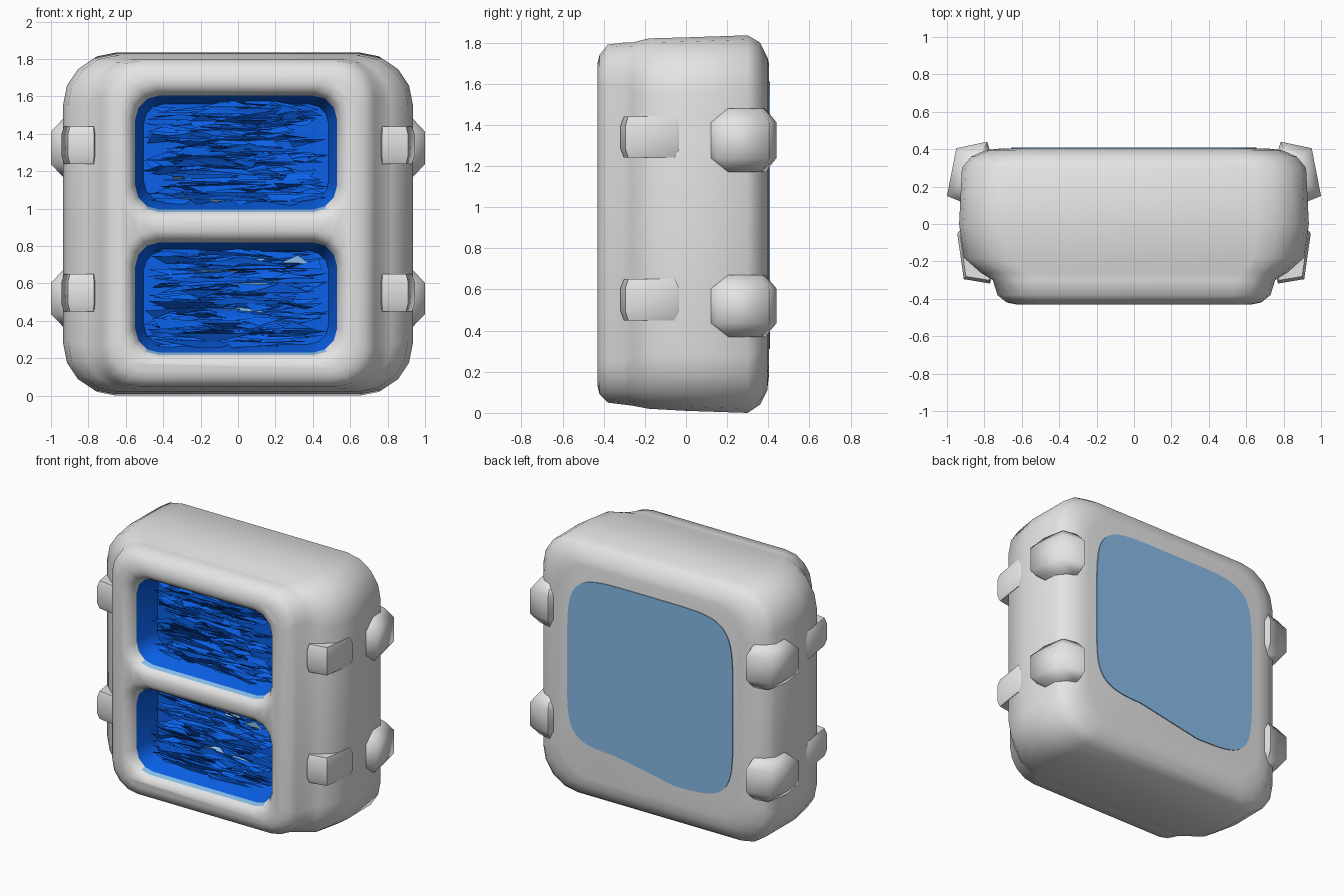
import bpy, bmesh, math, random
from mathutils import Vector

random.seed(7)
old = bpy.data.objects.get("Cube")
if old:
    bpy.data.objects.remove(old, do_unlink=True)


def material(name, rgb):
    m = bpy.data.materials.new(name)
    m.use_nodes = True
    m.diffuse_color = (*rgb, 1)
    bsdf = m.node_tree.nodes["Principled BSDF"]
    bsdf.inputs["Base Color"].default_value = (*rgb, 1)
    bsdf.inputs["Roughness"].default_value = 0.6
    return m


GREY, BLUE, PALE = 0, 1, 2
MATS = [material("shell grey", (0.78, 0.78, 0.78)),
        material("deep blue", (0.003, 0.125, 0.86)),
        material("pale blue", (0.25, 0.52, 0.83))]


def finish(name, bm, smooth=None):
    me = bpy.data.meshes.new(name)
    bm.to_mesh(me)
    bm.free()
    for m in MATS:
        me.materials.append(m)
    ob = bpy.data.objects.new(name, me)
    bpy.context.collection.objects.link(ob)
    if smooth:
        shade(ob, smooth)
    return ob


def shade(ob, degrees):
    bpy.ops.object.select_all(action="DESELECT")
    ob.select_set(True)
    bpy.context.view_layer.objects.active = ob
    bpy.ops.object.shade_smooth_by_angle(angle=math.radians(degrees))


def loft(name, rings, paint=lambda ring, centre: GREY, smooth=None):
    """Skin a list of equal-length point rings and cap both ends."""
    bm = bmesh.new()
    vs = [[bm.verts.new(p) for p in ring] for ring in rings]
    n = len(rings[0])
    for k, (a, b) in enumerate(zip(vs, vs[1:])):
        for i in range(n):
            j = (i + 1) % n
            f = bm.faces.new((a[i], a[j], b[j], b[i]))
            f.material_index = paint(k, f.calc_center_median())
    bm.faces.new(vs[0]).material_index = paint(-1, None)
    bm.faces.new(vs[-1]).material_index = paint(len(vs) - 1, None)
    bmesh.ops.recalc_face_normals(bm, faces=bm.faces)
    return finish(name, bm, smooth)


def rounded(y, x0, x1, z0, z1, r, seg=4):
    """Rounded rectangle standing in the plane at depth y."""
    pts = []
    corners = [(x1 - r, z1 - r), (x0 + r, z1 - r), (x0 + r, z0 + r), (x1 - r, z0 + r)]
    for q, (cx, cz) in enumerate(corners):
        for s in range(seg + 1):
            a = math.pi / 2 * (q + s / seg)
            pts.append((cx + r * math.cos(a), y, cz + r * math.sin(a)))
    return pts


# Shell: soft case with a narrower front frame (depth, half width, bottom, top, corner)
profile = [
    (-0.43, 0.63, 0.13, 1.70, 0.15), (-0.42, 0.68, 0.09, 1.74, 0.18),
    (-0.38, 0.73, 0.05, 1.79, 0.20), (-0.30, 0.755, 0.04, 1.80, 0.21),
    (-0.26, 0.82, 0.035, 1.80, 0.24), (-0.18, 0.91, 0.02, 1.82, 0.27),
    (0.0, 0.935, 0.01, 1.825, 0.27), (0.30, 0.92, 0.0, 1.835, 0.27),
    (0.36, 0.87, 0.04, 1.80, 0.26), (0.395, 0.79, 0.11, 1.73, 0.24),
    (0.403, 0.72, 0.18, 1.70, 0.22)]
shell = loft("shell", [rounded(y, -h, h, a, b, r) for y, h, a, b, r in profile])

# Windows: flared openings with blue walls
WINDOWS = {"upper": (0.995, 1.605), "lower": (0.23, 0.82)}
X0, X1 = -0.55, 0.53


def opening(z0, z1):
    steps = [(-0.50, 0.06), (-0.43, 0.06), (-0.415, 0.03), (-0.39, 0.012),
             (-0.36, 0.0), (-0.19, -0.045)]
    rings = [rounded(y, X0 - g, X1 + g, z0 - g, z1 + g, 0.13 + g / 2, 3) for y, g in steps]

    def paint(ring, centre):
        if ring >= 4:
            return BLUE
        if ring == 3 and centre.z < z0 + 0.01:
            return PALE
        return GREY
    return loft("window_cutter", rings, paint)


for z0, z1 in WINDOWS.values():
    cutter = opening(z0, z1)
    mod = shell.modifiers.new("window", "BOOLEAN")
    mod.operation, mod.object, mod.solver = "DIFFERENCE", cutter, "EXACT"
    bpy.context.view_layer.objects.active = shell
    bpy.ops.object.modifier_apply(modifier=mod.name)
    bpy.data.objects.remove(cutter, do_unlink=True)
shade(shell, 62)

# Bristles: jagged horizontal slivers packed inside each window
for label, (z0, z1) in WINDOWS.items():
    bm = bmesh.new()
    for _ in range(200):
        length = random.uniform(0.15, 0.5)
        cx = random.uniform(X0 + 0.04 + length / 2, X1 - 0.04 - length / 2)
        cz = random.uniform(z0 + 0.045, z1 - 0.045)
        cy = random.uniform(-0.27, -0.22)
        tips = [Vector((cx + s * length / 2, cy + random.uniform(-0.03, 0.03),
                        cz + random.uniform(-0.02, 0.02))) for s in (-1, 1)]
        apex = Vector((cx + random.uniform(-0.4, 0.4) * length,
                       cy + random.uniform(-0.03, 0.03),
                       cz + random.choice((-1, 1)) * random.uniform(0.02, 0.045)))
        f = bm.faces.new([bm.verts.new(p) for p in (*tips, apex)])
        f.material_index = PALE if random.random() < 0.02 else BLUE
    # Turn every sliver toward the open front
    bm.normal_update()
    for f in bm.faces:
        if f.normal.y > 0:
            f.normal_flip()
    finish(label + "_bristles", bm)

# Back panel: soft square plate with a raised dip along the bottom on one side
outline = []
for i in range(96):
    a = 2 * math.pi * (i + 0.5) / 96
    c, s = math.cos(a), math.sin(a)
    x = 0.655 * math.copysign(abs(c) ** 0.36, c)
    z = 0.96 + 0.65 * math.copysign(abs(s) ** 0.36, s)
    if z < 0.9:
        t = min(max((x + 0.1) / 0.4, 0), 1)
        z += 0.09 * t * t * (3 - 2 * t) * (0.9 - z) / 0.6
    outline.append((x, z))
loft("back_panel", [[(x, y, z) for x, z in outline] for y in (0.401, 0.409)],
     lambda ring, centre: PALE)

# Clamps: soft wedges gripping the front and back corners
CLAMPS = {
    "back": (0.6, [(0.76, 0.36), (0.785, 0.44), (0.95, 0.405), (1.0, 0.15), (0.9, 0.11),
                   (0.84, 0.30)], [(1.17, 1.48), (0.37, 0.67)]),
    "front": (0.9, [(0.75, -0.24), (0.77, -0.318), (0.91, -0.295), (0.945, -0.05),
                    (0.9, 0.0), (0.8, -0.15)], [(1.24, 1.44), (0.45, 0.65)])}
for place, (taper, points, spans) in CLAMPS.items():
    inner = Vector(points[-1])
    for side, side_name in ((1, "left"), (-1, "right")):
        for (z0, z1), level in zip(spans, ("upper", "lower")):
            cut = (z1 - z0) * 0.22
            rings = []
            for z, grow in ((z0, taper), (z0 + cut, 1), (z1 - cut, 1), (z1, taper)):
                ring = [inner + (Vector(p) - inner) * grow for p in points]
                rings.append([(side * p.x, p.y, z) for p in ring])
            loft(f"{place}_{side_name}_{level}_clamp", rings, smooth=65)
